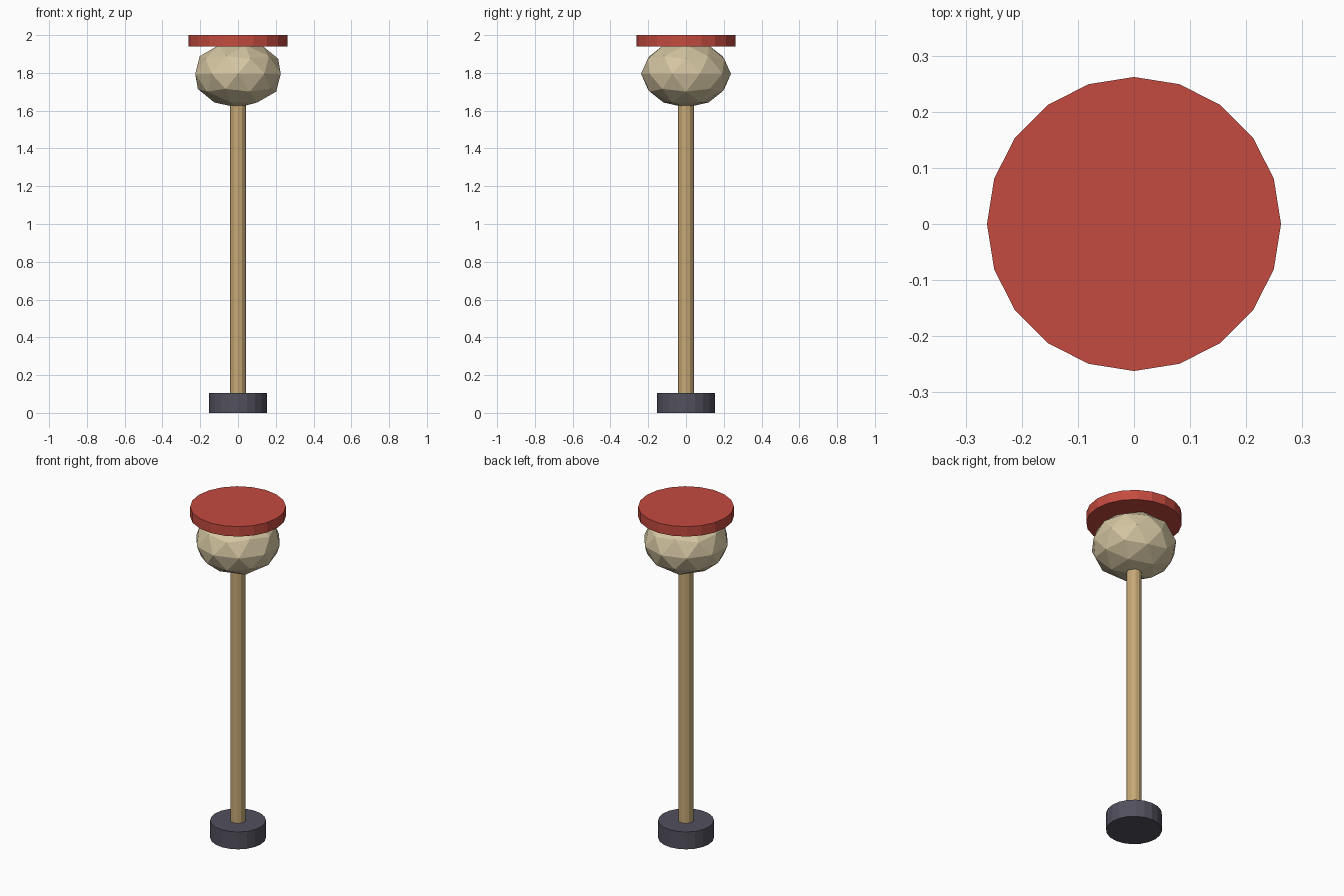
import bpy

cube = bpy.data.objects.get("Cube")
if cube:
    bpy.data.objects.remove(cube, do_unlink=True)


def material(name, rgb):
    mat = bpy.data.materials.new(name)
    mat.use_nodes = True
    mat.diffuse_color = (*rgb, 1)
    mat.node_tree.nodes["Principled BSDF"].inputs["Base Color"].default_value = (*rgb, 1)
    return mat


def finish(name, mat):
    obj = bpy.context.object
    obj.name = name
    obj.data.materials.append(mat)
    return obj


def disc(name, mat, radius, bottom, top, sides):
    bpy.ops.mesh.primitive_cylinder_add(
        vertices=sides, radius=radius, depth=top - bottom,
        location=(0, 0, (bottom + top) / 2))
    return finish(name, mat)


red = material("brick red", (0.55, 0.07, 0.05))
cream = material("pale cream", (0.66, 0.56, 0.36))
wood = material("tan wood", (0.56, 0.39, 0.18))
slate = material("dark slate", (0.085, 0.08, 0.11))

# Foot, pole and flat cap
disc("base", slate, 0.153, 0, 0.105, 20)
disc("pole", wood, 0.042, 0.002, 1.70, 12)
disc("cap", red, 0.262, 1.94, 2.0, 20)

# Squashed faceted ball under the cap
bpy.ops.mesh.primitive_ico_sphere_add(subdivisions=2, radius=0.238, location=(0, 0, 1.795))
ball = finish("ball", cream)
ball.scale.z = 0.75
